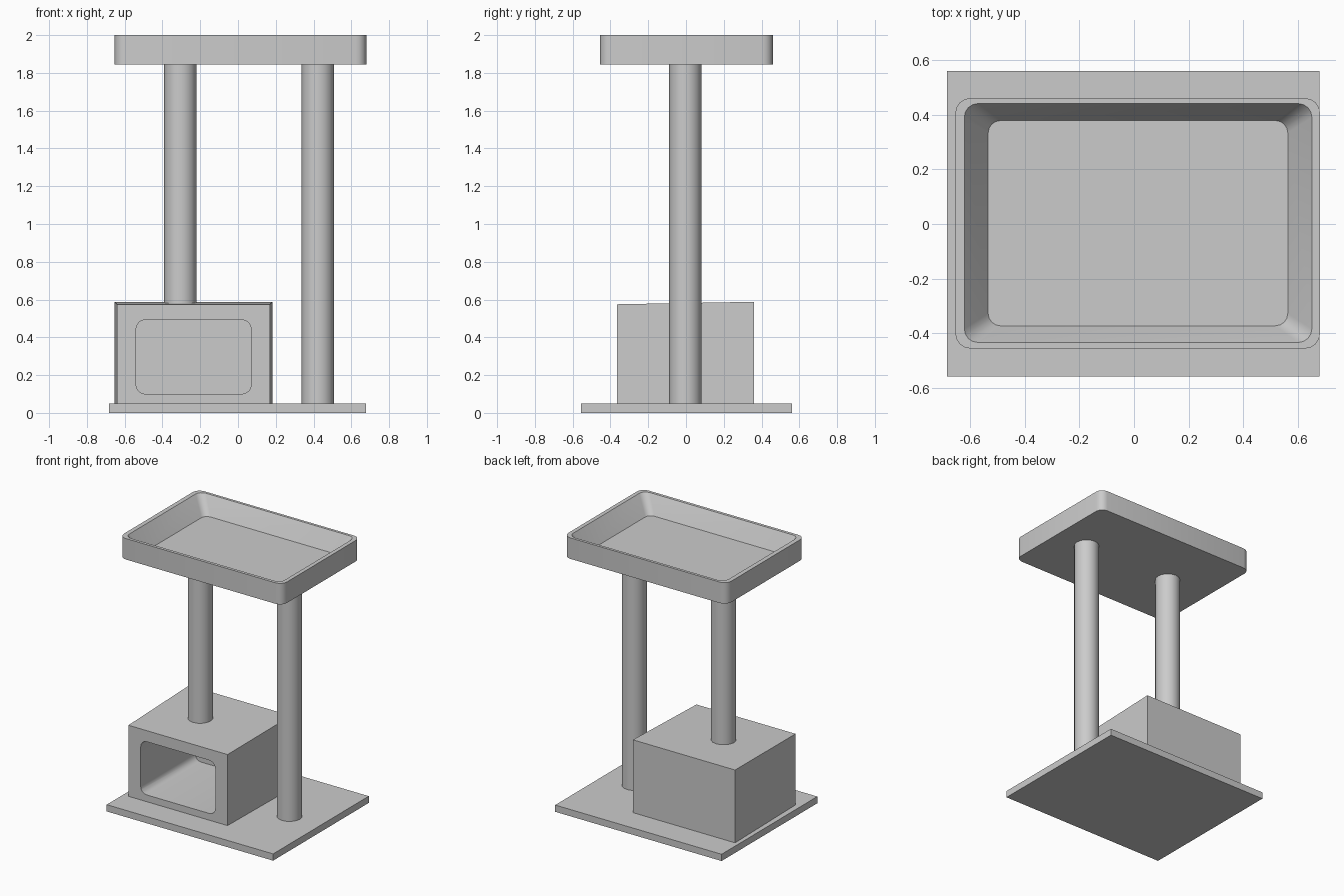
import bpy, bmesh, math

old = bpy.data.objects.get("Cube")
if old:
    bpy.data.objects.remove(old)

grey = bpy.data.materials.new("plain grey")
grey.use_nodes = True
COLOUR = (0.6, 0.6, 0.6, 1)
grey.diffuse_color = COLOUR
grey.node_tree.nodes["Principled BSDF"].inputs["Base Color"].default_value = COLOUR


def rounded(x0, x1, y0, y1, r, segments=4):
    """Counter-clockwise outline of a rounded rectangle."""
    centres = [(x1 - r, y1 - r), (x0 + r, y1 - r), (x0 + r, y0 + r), (x1 - r, y0 + r)]
    points = []
    for q, (cx, cy) in enumerate(centres):
        for i in range(segments + 1):
            a = math.pi / 2 * (q + i / segments)
            points.append((cx + r * math.cos(a), cy + r * math.sin(a)))
    return points


def finish(name, bm, smooth=True):
    bmesh.ops.recalc_face_normals(bm, faces=bm.faces)
    mesh = bpy.data.meshes.new(name)
    bm.to_mesh(mesh)
    bm.free()
    mesh.materials.append(grey)
    obj = bpy.data.objects.new(name, mesh)
    bpy.context.collection.objects.link(obj)
    if smooth:
        bpy.ops.object.select_all(action="DESELECT")
        obj.select_set(True)
        bpy.context.view_layer.objects.active = obj
        bpy.ops.object.shade_smooth_by_angle(angle=math.radians(35))
    return obj


def loft(name, loops, smooth=True):
    """Skin a stack of matching 3D loops and cap both ends."""
    bm = bmesh.new()
    rings = [[bm.verts.new(p) for p in loop] for loop in loops]
    for a, b in zip(rings, rings[1:]):
        for i in range(len(a)):
            j = (i + 1) % len(a)
            bm.faces.new((a[i], a[j], b[j], b[i]))
    bm.faces.new(rings[0][::-1])
    bm.faces.new(rings[-1])
    return finish(name, bm, smooth)


def at_z(points, z):
    return [(x, y, z) for x, y in points]


def post(name, x, z0, z1, r=0.086):
    bm = bmesh.new()
    bmesh.ops.create_cone(bm, cap_ends=True, segments=16, radius1=r, radius2=r, depth=z1 - z0)
    bmesh.ops.translate(bm, verts=bm.verts, vec=(x, -0.003, (z0 + z1) / 2))
    return finish(name, bm)


# Base board
board = [(-0.683, -0.557), (0.677, -0.557), (0.677, 0.56), (-0.683, 0.56)]
loft("base_board", [at_z(board, 0), at_z(board, 0.05)], False)

# Hiding box, slightly wider and taller towards the back
def box_end(x0, x1, y, top):
    return [(x0, y, 0.05), (x1, y, 0.05), (x1, y, top), (x0, y, top)]

box = loft("hiding_box", [box_end(-0.64, 0.17, -0.365, 0.575),
                          box_end(-0.653, 0.182, 0.36, 0.588)], False)

# Rounded hollow opening at the front of the box
hole = rounded(-0.54, 0.07, 0.10, 0.493, 0.05)
cutter = loft("opening_cutter", [[(x, y, z) for x, z in hole] for y in (-0.5, 0.27)])
cutter.hide_render = True
cut = box.modifiers.new("opening", "BOOLEAN")
cut.operation = "DIFFERENCE"
cut.solver = "EXACT"
cut.object = cutter
bpy.ops.object.select_all(action="DESELECT")
box.select_set(True)
bpy.context.view_layer.objects.active = box
bpy.ops.object.modifier_apply(modifier=cut.name)
bpy.data.objects.remove(cutter)
bpy.ops.object.shade_smooth_by_angle(angle=math.radians(35))

# Posts
post("left_post", -0.305, 0.57, 1.85)
post("right_post", 0.423, 0.045, 1.85)

# Tray bed with sloping inner walls
outer = rounded(-0.653, 0.68, -0.455, 0.46, 0.055)
rim = rounded(-0.62, 0.65, -0.433, 0.44, 0.05)
floor = rounded(-0.533, 0.562, -0.372, 0.378, 0.045)
loft("tray_bed", [at_z(outer, 1.845), at_z(outer, 2), at_z(rim, 2), at_z(floor, 1.87)])
